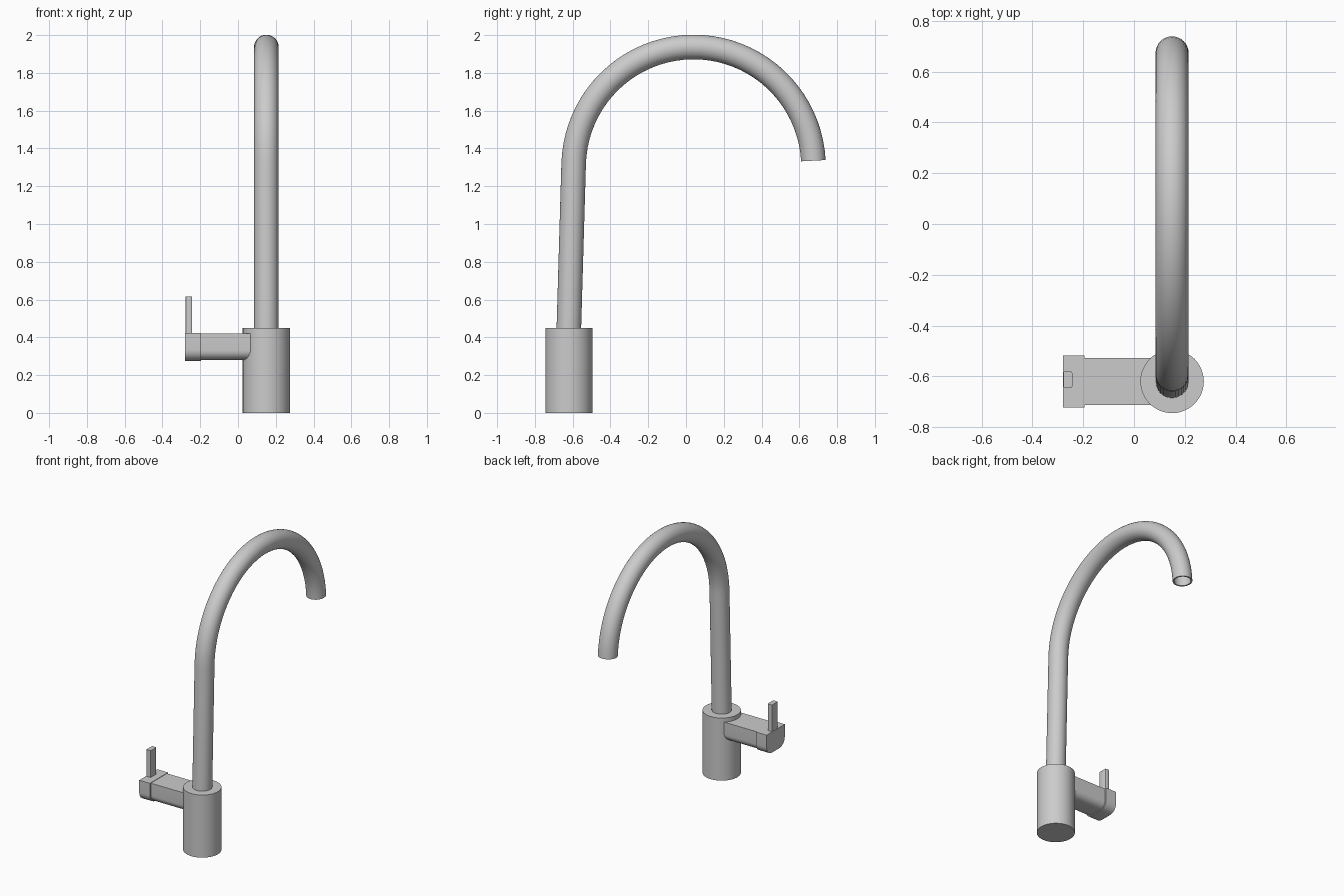
import bpy, bmesh
from math import sin, cos, pi, radians
from mathutils import Vector

if "Cube" in bpy.data.objects:
    bpy.data.objects.remove(bpy.data.objects["Cube"])

CX, CY = 0.15, -0.62          # axis of the base


def finish(name, bm, angle=35):
    bmesh.ops.recalc_face_normals(bm, faces=bm.faces)
    me = bpy.data.meshes.new(name)
    bm.to_mesh(me)
    bm.free()
    ob = bpy.data.objects.new(name, me)
    bpy.context.collection.objects.link(ob)
    bpy.ops.object.select_all(action='DESELECT')
    ob.select_set(True)
    bpy.context.view_layer.objects.active = ob
    bpy.ops.object.shade_smooth_by_angle(angle=radians(angle))
    return ob


def skin(bm, rings, close=False):
    """Join equal-length vertex rings with quads."""
    loops = [[bm.verts.new(p) for p in r] for r in rings]
    if close:
        loops.append(loops[0])
    for a, b in zip(loops, loops[1:]):
        n = len(a)
        for i in range(n):
            j = (i + 1) % n
            bm.faces.new((a[i], a[j], b[j], b[i]))
    return loops


# base: plain upright cylinder
bm = bmesh.new()
rings = [[(CX + 0.125 * cos(2 * pi * i / 48), CY + 0.125 * sin(2 * pi * i / 48), z)
          for i in range(48)] for z in (0, 0.45)]
lo, hi = skin(bm, rings)
bm.faces.new(lo)
bm.faces.new(hi)
finish("base", bm)

# spout: hollow tube along a leaning riser and a gooseneck arc
R, AY, AZ = 0.635, 0.04, 1.302
path = [(Vector((CX, -0.621, 0.42)), Vector((0, -1, 0.028)).normalized())]
for k in range(41):
    a = radians(178.4 - k * (178.4 - 3) / 40)
    d = Vector((0, cos(a), sin(a)))
    path.append((Vector((CX, AY, AZ)) + R * d, d))


def tube_ring(p, d, r, n=32):
    return [p + r * (cos(2 * pi * i / n) * d + sin(2 * pi * i / n) * Vector((1, 0, 0)))
            for i in range(n)]


bm = bmesh.new()
skin(bm, [tube_ring(p, d, 0.065) for p, d in path] +
     [tube_ring(p, d, 0.055) for p, d in reversed(path)], close=True)
finish("spout", bm)


# handle parts: flat top, rounded underside, extruded along x
def rounded_block(name, x0, x1, half, z0, z1, r):
    prof = [(CY - half, z1)]
    for side in (-1, 1):
        for k in range(9):
            a = k / 8 * pi / 2 + (pi if side < 0 else 1.5 * pi)
            prof.append((CY + side * (half - r) + r * cos(a), z0 + r + r * sin(a)))
    prof.append((CY + half, z1))
    bm = bmesh.new()
    a, b = skin(bm, [[(x, y, z) for y, z in prof] for x in (x0, x1)])
    bm.faces.new(a)
    bm.faces.new(b)
    return finish(name, bm)


rounded_block("handle_arm", -0.2, 0.12, 0.092, 0.281, 0.42, 0.05)
rounded_block("handle_cap", -0.28, -0.195, 0.103, 0.275, 0.423, 0.06)

# lever: slim upright blade with softened edges
bm = bmesh.new()
bmesh.ops.create_cube(bm, size=1)
for v in bm.verts:
    v.co = Vector((-0.2605 + 0.035 * v.co.x, -0.613 + 0.065 * v.co.y, 0.5 + 0.23 * v.co.z))
upright = [e for e in bm.edges if abs(e.verts[0].co.z - e.verts[1].co.z) > 0.1]
bmesh.ops.bevel(bm, geom=upright, offset=0.006, segments=2, profile=0.5, affect='EDGES')
finish("lever", bm)
